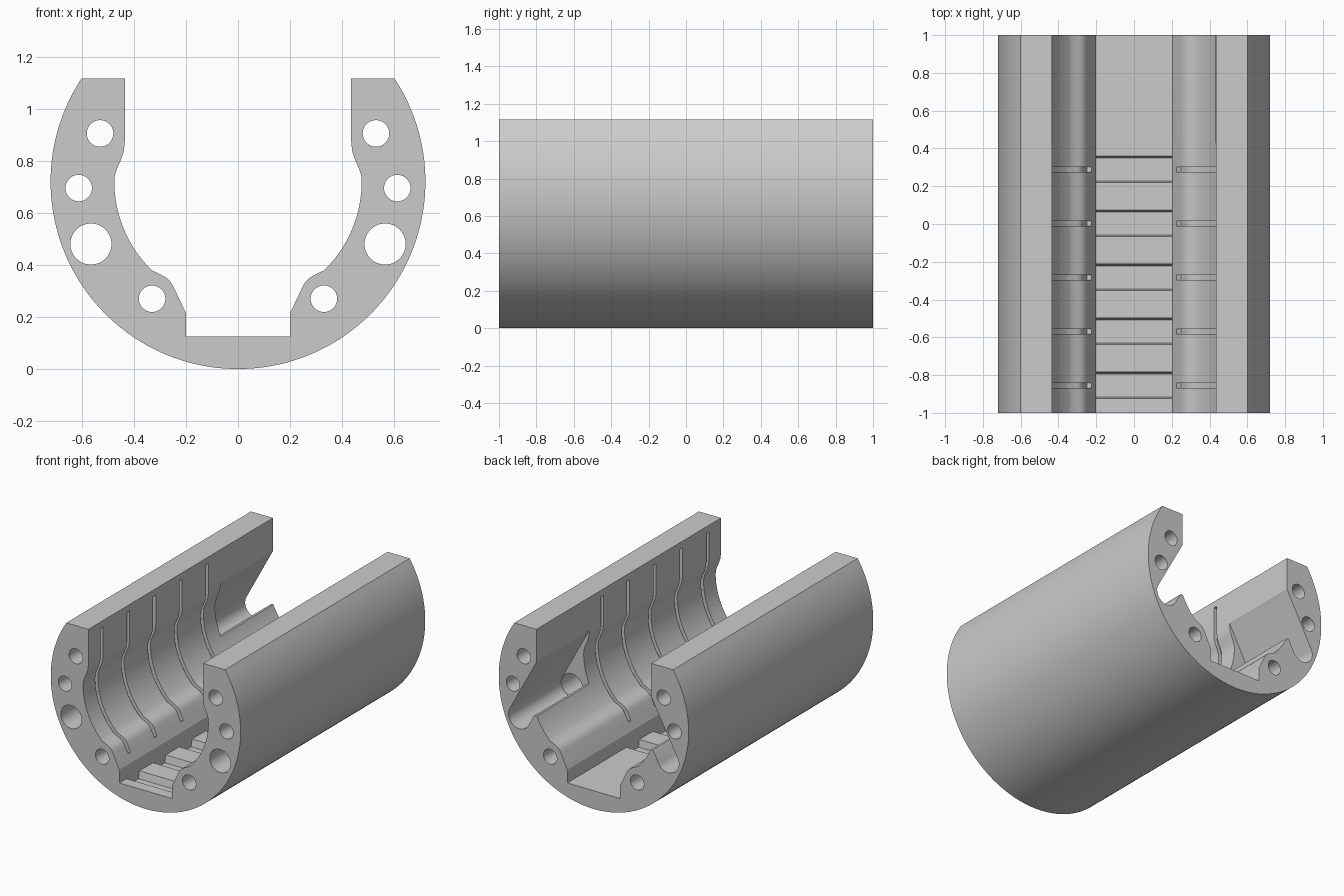
import bpy, bmesh
from math import sin, cos, pi, radians, asin, sqrt
from mathutils import Vector

if "Cube" in bpy.data.objects:
    bpy.data.objects.remove(bpy.data.objects["Cube"])

grey = bpy.data.materials.new("plain grey")
grey.use_nodes = True
grey.diffuse_color = (0.6, 0.6, 0.6, 1)
grey.node_tree.nodes["Principled BSDF"].inputs["Base Color"].default_value = (0.6, 0.6, 0.6, 1)

R_OUT, R_IN, TOP, MID = 0.72, 0.475, 1.115, 0.72
FLOOR, HALF_FLOOR = 0.125, 0.2


def arc(cx, cz, r, a0, a1, n):
    return [(cx + r * cos(a0 + (a1 - a0) * i / n), cz + r * sin(a0 + (a1 - a0) * i / n))
            for i in range(n + 1)]


def prism(name, pts, lo, hi, along="y"):
    """Closed outline swept along y (points are x, z) or along x (points are y, z)."""
    place = (lambda a, b, t: (a, t, b)) if along == "y" else (lambda a, b, t: (t, a, b))
    bm = bmesh.new()
    face = bm.faces.new([bm.verts.new(place(a, b, lo)) for a, b in pts])
    moved = bmesh.ops.extrude_face_region(bm, geom=[face])["geom"]
    bmesh.ops.translate(bm, vec=place(0, 0, hi - lo),
                        verts=[v for v in moved if isinstance(v, bmesh.types.BMVert)])
    bmesh.ops.recalc_face_normals(bm, faces=bm.faces)
    mesh = bpy.data.meshes.new(name)
    bm.to_mesh(mesh)
    bm.free()
    mesh.materials.append(grey)
    ob = bpy.data.objects.new(name, mesh)
    bpy.context.collection.objects.link(ob)
    return ob


def carve(name, pts, lo, hi, along="y"):
    """Cut a prism out of the body."""
    cutter = prism(name, pts, lo, hi, along)
    cutter.hide_render = True
    mod = body.modifiers.new(name, "BOOLEAN")
    mod.operation, mod.solver, mod.object = "DIFFERENCE", "EXACT", cutter
    bpy.context.view_layer.objects.active = body
    bpy.ops.object.modifier_apply(modifier=mod.name)
    bpy.data.objects.remove(cutter)


def flip(pts):
    return [(-x, z) for x, z in pts]


# Inner wall outline on the left side, from the rim down to the floor
waist = [(0.435, 0.87), (0.439, 0.835), (0.45, 0.803), (0.464, 0.772), (0.473, 0.745)]
bowl = arc(0, MID, R_IN, 0, -radians(46), 20)
ridge = [(0.295, 0.362), (0.274, 0.35), (0.26, 0.336), (0.25, 0.32)]
wall = waist + bowl + ridge
inner = [(0.435, TOP)] + wall + [(HALF_FLOOR, 0.215), (HALF_FLOOR, FLOOR)]

# Open tube body
rim = asin((TOP - MID) / R_OUT)
shell = arc(0, MID, R_OUT, pi - rim, 2 * pi + rim, 110)
body = prism("cradle_body", shell + inner + flip(inner)[::-1], -1, 1)

# Lengthwise bores, given as x, z, radius
bores = [(0.53, 0.905, 0.051), (0.612, 0.695, 0.051),
         (0.565, 0.48, 0.079), (0.33, 0.27, 0.051)]

# Rear side pocket: slanted slot that opens the large bore into the hollow
tilt = radians(28.4)
px, pz, pr = 0.565, 0.48, 0.081
pocket = [(0.4, 0.953)] + arc(px, pz, pr, tilt, tilt - pi, 24)
pocket += [(0.457, 0.512), (0.447, 0.523), (0.43, 0.523), (0.4, 0.5), (0.37, 0.66)]

# Thin rib slot following the inner wall
path = [Vector(p) for p in [(0.435, 1.07)] + wall + [(0.225, 0.268)]]
outer_side, inner_side = [], []
for i, p in enumerate(path):
    d = (path[min(i + 1, len(path) - 1)] - path[max(i - 1, 0)]).normalized()
    n = Vector((-d.y, d.x))
    outer_side.append(tuple(p + n * 0.025))
    inner_side.append(tuple(p - n * 0.012))
slot = outer_side + inner_side[::-1]

for side in (lambda p: p, flip):
    for x, z, r in bores:
        carve("bore", side(arc(x, z, r, 0, 2 * pi, 40)[:-1]), -1.1, 1.1)
    carve("rear_pocket", side(pocket), 0.43, 1.1)
    for k in range(5):
        y = 0.288 - k * 0.2857
        carve("rib_slot", side(slot), y - 0.014, y + 0.014)

# Cross grooves in the floor
for k in range(5):
    y = 0.29 - k * 0.2857
    groove = [(y - 0.07, FLOOR + 0.02), (y - 0.07, FLOOR), (y - 0.062, FLOOR - 0.05),
              (y + 0.06, FLOOR - 0.05), (y + 0.07, FLOOR), (y + 0.07, FLOOR + 0.02)]
    carve("floor_groove", groove, -HALF_FLOOR, HALF_FLOOR, "x")

bpy.ops.object.select_all(action="DESELECT")
body.select_set(True)
bpy.context.view_layer.objects.active = body
bpy.ops.object.shade_smooth_by_angle(angle=radians(25))
